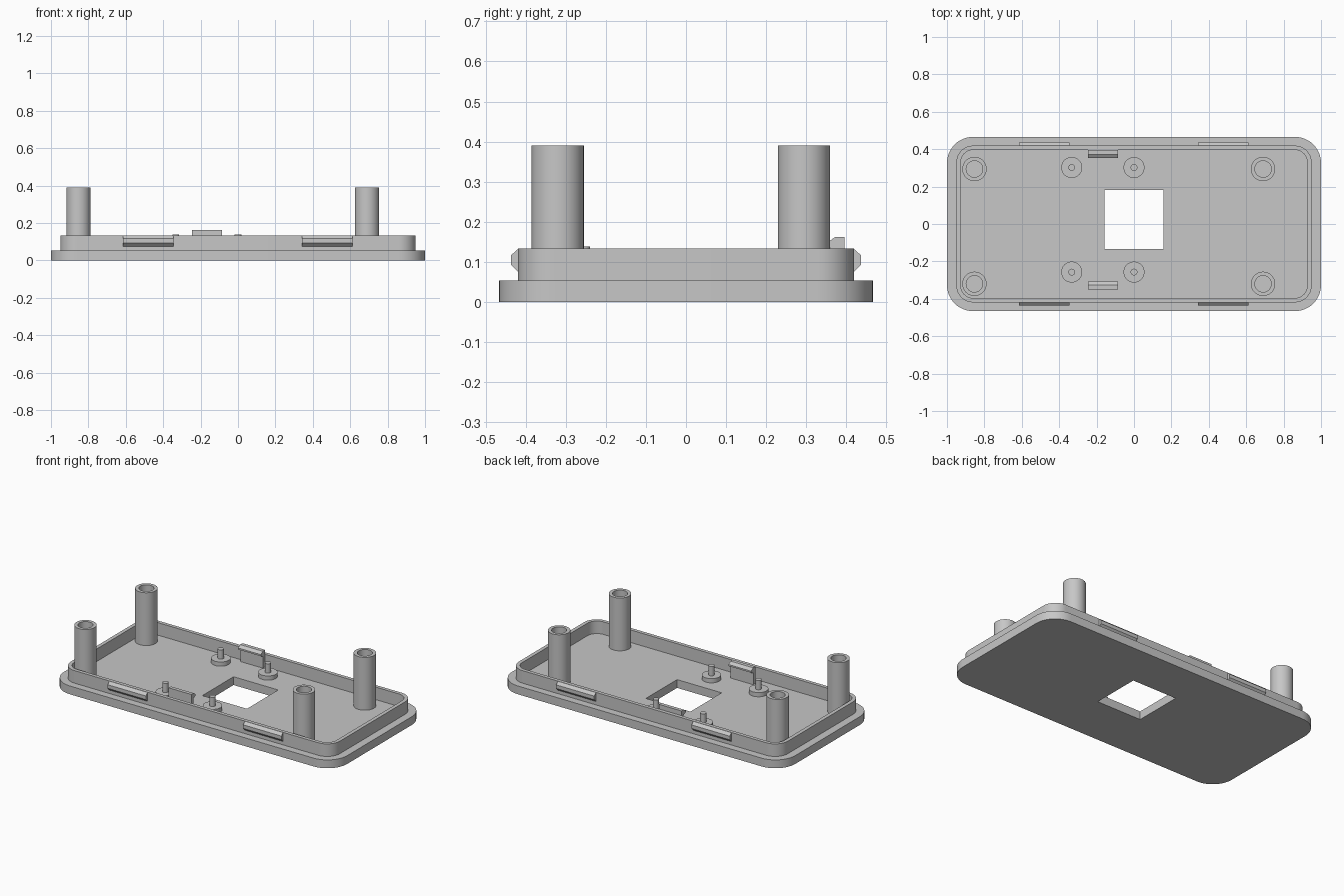
import bpy
import bmesh
from math import sin, cos, pi, radians

cube = bpy.data.objects.get("Cube")
if cube:
    bpy.data.objects.remove(cube, do_unlink=True)

grey = bpy.data.materials.new("plain_grey")
grey.use_nodes = True
grey.diffuse_color = (0.57, 0.57, 0.57, 1)
grey.node_tree.nodes["Principled BSDF"].inputs["Base Color"].default_value = grey.diffuse_color


def arc(cx, cy, r, start, end, steps):
    angles = [start + (end - start) * i / steps for i in range(steps + 1)]
    return [(cx + r * cos(a), cy + r * sin(a)) for a in angles]


def circle(cx, cy, r, steps=48):
    return arc(cx, cy, r, 0, 2 * pi, steps)[:-1]


def rounded_rect(hx, hy, r):
    points = []
    for i, (sx, sy) in enumerate([(1, 1), (-1, 1), (-1, -1), (1, -1)]):
        points += arc(sx * (hx - r), sy * (hy - r), r, i * pi / 2, (i + 1) * pi / 2, 12)
    return points


def prism(name, loops, low, high, along_x=False):
    """Extrude an outline, with optional hole loops, from low to high."""
    bm = bmesh.new()
    edges = []
    for loop in loops:
        verts = [bm.verts.new((u, v, low)) for u, v in loop]
        edges += [bm.edges.new((verts[i - 1], verts[i])) for i in range(len(verts))]
    bmesh.ops.triangle_fill(bm, edges=edges, use_beauty=True, use_dissolve=False)
    top = bmesh.ops.extrude_face_region(bm, geom=bm.faces[:], use_keep_orig=True)["geom"]
    for item in top:
        if isinstance(item, bmesh.types.BMVert):
            item.co.z = high
    if along_x:
        for v in bm.verts:
            v.co = v.co.zxy
    bmesh.ops.recalc_face_normals(bm, faces=bm.faces[:])
    mesh = bpy.data.meshes.new(name)
    bm.to_mesh(mesh)
    bm.free()
    mesh.materials.append(grey)
    obj = bpy.data.objects.new(name, mesh)
    bpy.context.collection.objects.link(obj)
    bpy.ops.object.select_all(action='DESELECT')
    obj.select_set(True)
    bpy.context.view_layer.objects.active = obj
    bpy.ops.object.shade_smooth_by_angle(angle=radians(30))
    return obj


FLOOR, RIM, SUNK = 0.053, 0.133, 0.045

# Base plate with square window, and the raised lip
window = [(-0.158, -0.134), (0.157, -0.134), (0.157, 0.181), (-0.158, 0.181)]
prism("base_plate", [rounded_rect(1, 0.466, 0.14), window], 0, FLOOR)
prism("lip", [rounded_rect(0.95, 0.419, 0.09), rounded_rect(0.926, 0.396, 0.066)], SUNK, RIM)

# Tall hollow corner posts
for side, x in (("right", -0.853), ("left", 0.69)):
    for end, y in (("front", -0.32), ("back", 0.294)):
        prism(f"post_{end}_{side}", [circle(x, y, 0.065), circle(x, y, 0.044)], SUNK, 0.39)

# Small bosses with locating pins
for side, x in (("right", -0.333), ("left", 0)):
    for end, y in (("front", -0.257), ("back", 0.302)):
        prism(f"boss_{end}_{side}", [circle(x, y, 0.056)], SUNK, 0.08)
        prism(f"pin_{end}_{side}", [circle(x, y, 0.018, 24)], 0.07, 0.139)

# Inner hooked clips, mirrored about the board centre line
hook = [(0.374, SUNK), (0.395, SUNK), (0.395, 0.162), (0.372, 0.162),
        (0.352, 0.148), (0.352, 0.138), (0.374, 0.128)]
prism("board_clip_back", [hook], -0.245, -0.085, True)
prism("board_clip_front", [[(0.045 - y, z) for y, z in hook]], -0.245, -0.085, True)

# Outer snap ridges on the lip
ridge = [(0.41, 0.075), (0.419, 0.075), (0.437, 0.093), (0.437, 0.116),
         (0.419, 0.132), (0.41, 0.132)]
for end, s in (("front", -1), ("back", 1)):
    for side, x in (("right", -0.615), ("left", 0.342)):
        prism(f"snap_ridge_{end}_{side}", [[(s * y, z) for y, z in ridge]], x, x + 0.27, True)
